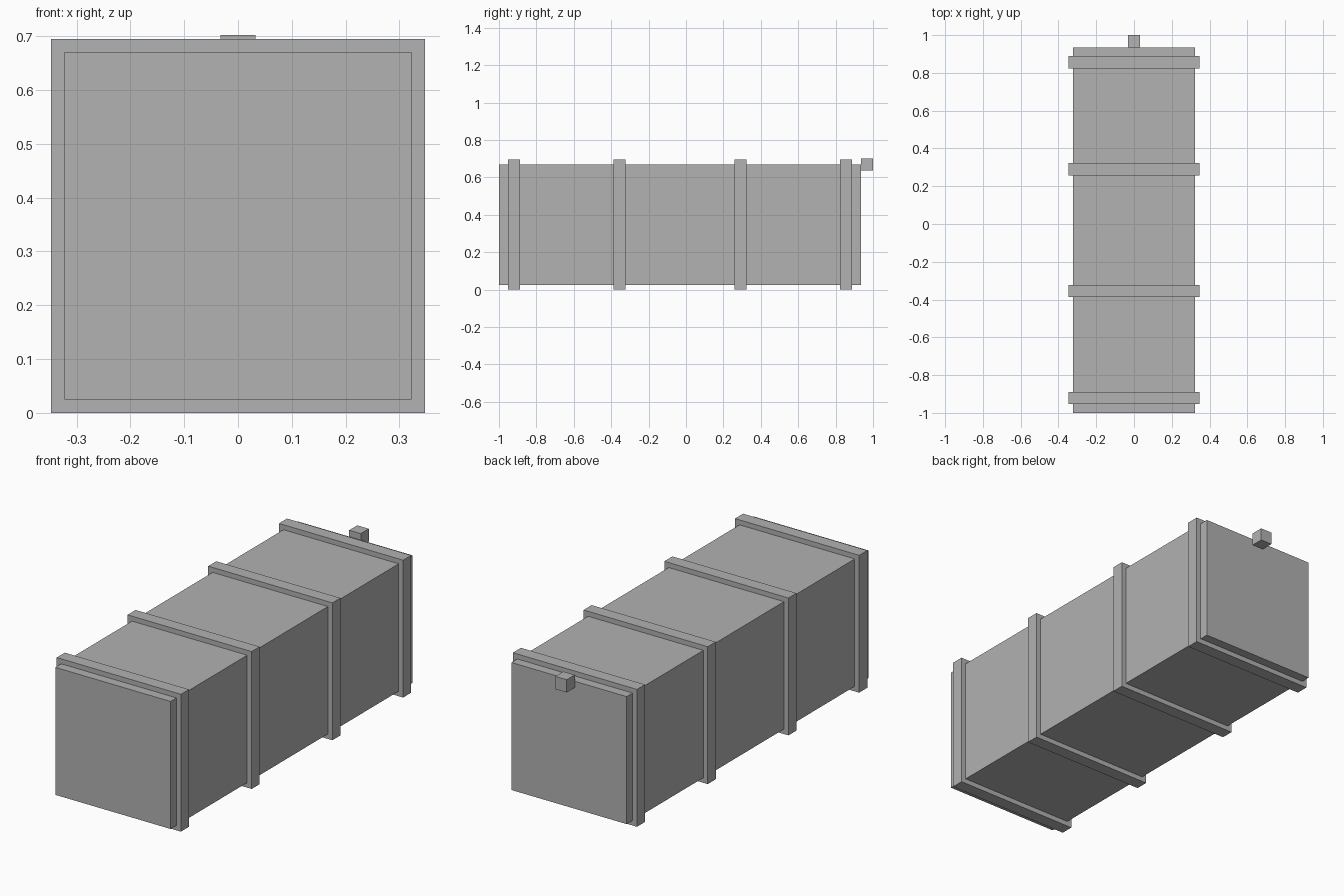
import bpy

if "Cube" in bpy.data.objects:
    bpy.data.objects.remove(bpy.data.objects["Cube"])

U = 2 / 31                 # base unit: the crate is 10 x 30 x 10 units
BODY_Y = -U / 2            # body centre, leaving room for the rear knob
BOTTOM = 0.025             # bands stand proud of the body by this much

grey = bpy.data.materials.new("plain_grey")
grey.diffuse_color = (0.445, 0.445, 0.445, 1)
grey.use_nodes = True
grey.node_tree.nodes["Principled BSDF"].inputs["Base Color"].default_value = grey.diffuse_color


def box(name, centre, size):
    bpy.ops.mesh.primitive_cube_add(size=1, location=centre)
    obj = bpy.context.object
    obj.name = name
    obj.scale = size
    bpy.ops.object.transform_apply(location=False, rotation=False, scale=True)
    obj.data.materials.append(grey)
    return obj


# Long square body
mid_z = BOTTOM + 5 * U
box("body", (0, BODY_Y, mid_z), (10 * U, 30 * U, 10 * U))

# Four raised bands, symmetric about the body centre
band_side = 10 * U + 2 * BOTTOM
for i, offset in enumerate((-13.77, -5, 5, 13.77)):
    box(f"band_{i + 1}", (0, BODY_Y + offset * U, mid_z),
        (band_side, U, band_side))

# Small cube on the top edge of the back face
box("rear_knob", (0, 1 - U / 2, BOTTOM + 10 * U), (U, U, U))
